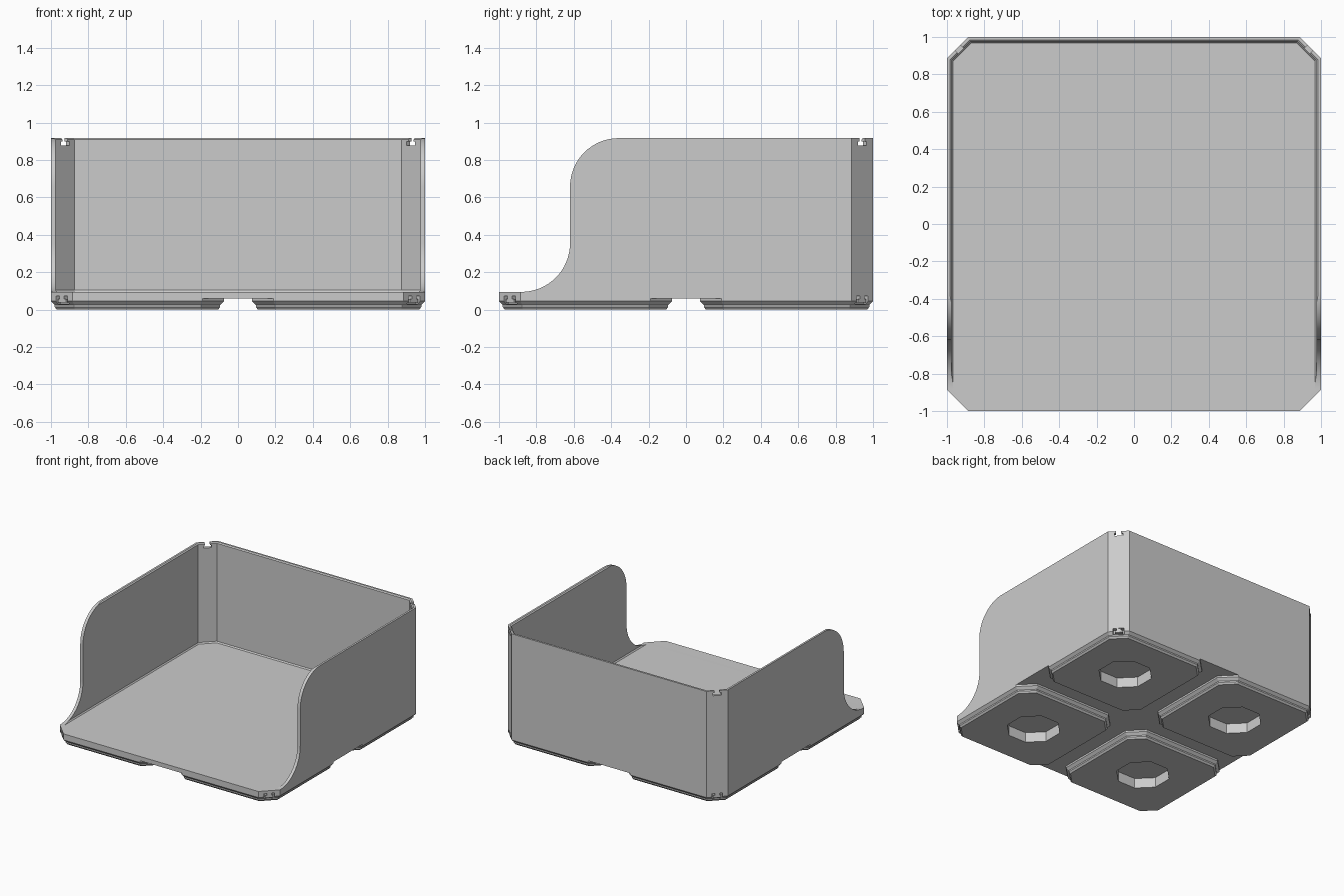
import bpy, bmesh, math
from mathutils import Matrix, Vector

old = bpy.data.objects.get("Cube")
if old:
    bpy.data.objects.remove(old, do_unlink=True)

grey = bpy.data.materials.new("light_grey_plastic")
grey.use_nodes = True
grey.diffuse_color = (0.6, 0.6, 0.6, 1)
grey.node_tree.nodes["Principled BSDF"].inputs["Base Color"].default_value = (0.6, 0.6, 0.6, 1)


def loft(name, loops):
    """Closed solid skinned through matching loops of points."""
    bm = bmesh.new()
    rings = [[bm.verts.new(p) for p in loop] for loop in loops]
    n = len(rings[0])
    for a, b in zip(rings, rings[1:]):
        for i in range(n):
            j = (i + 1) % n
            bm.faces.new((a[i], a[j], b[j], b[i]))
    bm.faces.new(rings[0])
    bm.faces.new(rings[-1])
    bmesh.ops.recalc_face_normals(bm, faces=bm.faces)
    mesh = bpy.data.meshes.new(name)
    bm.to_mesh(mesh)
    bm.free()
    mesh.materials.append(grey)
    obj = bpy.data.objects.new(name, mesh)
    bpy.context.collection.objects.link(obj)
    return obj


def octagon(half, corner, inset, z, cx=0, cy=0):
    """Square with cut corners, offset inwards by inset."""
    h = half - inset
    k = h - (corner - inset * (2 - math.sqrt(2)))
    pts = [(h, -k), (h, k), (k, h), (-k, h), (-h, k), (-h, -k), (-k, -h), (k, -h)]
    return [(cx + x, cy + y, z) for x, y in pts]


def corner_block(name, sx, sy, width, z0, z1, outer, inner):
    """Block set square to a corner face, from outer to inner distance."""
    out = Vector((sx, sy, 0)).normalized()
    side = Vector((-sy, sx, 0)).normalized() * width / 2
    ring = [out * outer - side, out * outer + side, out * inner + side, out * inner - side]
    return loft(name, [[p + Vector((0, 0, z)) for p in ring] for z in (z0, z1)])


def cut(target, cutter, keep=False):
    cutter.hide_render = True
    mod = target.modifiers.new("cut", "BOOLEAN")
    mod.operation = "DIFFERENCE"
    mod.solver = "EXACT"
    mod.object = cutter
    bpy.context.view_layer.objects.active = target
    bpy.ops.object.modifier_apply(modifier=mod.name)
    if not keep:
        bpy.data.objects.remove(cutter, do_unlink=True)


HEIGHT, FLOOR, UNDER, CORNER = 0.917, 0.095, 0.06, 0.115
FACE = (2 - CORNER) / math.sqrt(2)  # distance of corner faces from the centre
corners = [(sx, sy) for sx in (-1, 1) for sy in (-1, 1)]

# Bin body: hollowed tray with cut corners
body = loft("bin_body", [octagon(1, CORNER, 0, z) for z in (UNDER, HEIGHT)])
cavity = loft("cavity_cutter", [octagon(1, CORNER, d, z) for d, z in
                                ((0.033, FLOOR), (0.025, FLOOR + 0.01),
                                 (0.025, HEIGHT - 0.008), (0.016, HEIGHT), (0.016, 1.1))])
cut(body, cavity)

# Open front with S-curved side walls
R = 0.26
profile = [(-1.2, FLOOR)]
for i in range(17):
    a = math.radians(-90 + 90 * i / 16)
    profile.append((-0.88 + R * math.cos(a), FLOOR + R + R * math.sin(a)))
for i in range(17):
    a = math.radians(180 - 90 * i / 16)
    profile.append((-0.36 + R * math.cos(a), HEIGHT - R + R * math.sin(a)))
profile += [(-0.36, 1.2), (-1.2, 1.2)]
cut(body, loft("front_cutter", [[(x, y, z) for y, z in profile] for x in (-1.2, 1.2)]))

# Keyhole slots in the top of the back corners
for sx in (-1, 1):
    cut(body, corner_block("slot_neck", sx, 1, 0.04, 0.89, 1.0, 1.5, 1.2))
    cut(body, corner_block("slot_head", sx, 1, 0.064, 0.877, 0.9, 1.5, 1.2))

# Four stepped feet with octagonal sockets
feet = {}
LOW, HIGH = 0.075, 1.0
MID, HALF = (HIGH + LOW) / 2, (HIGH - LOW) / 2
for sx, sy in corners:
    cx, cy = sx * MID, sy * MID
    name = ("front" if sy < 0 else "back") + ("_left" if sx > 0 else "_right")
    foot = loft(name + "_foot", [octagon(HALF, CORNER, d, z, cx, cy) for d, z in
                                 ((0.032, 0), (0.02, 0.014), (0.02, 0.025),
                                  (0, 0.045), (0, UNDER))])
    socket = loft("socket_cutter", [octagon(0.19, 0.11, 0, z, cx, cy) for z in (-0.1, 0.082)])
    cut(foot, socket, keep=True)
    cut(body, socket)
    # Corner recess with a small lug inside
    recess = corner_block("recess_cutter", sx, sy, 0.085, 0.03, 0.072, 1.5, FACE - 0.035)
    cut(foot, recess, keep=True)
    cut(body, recess)
    corner_block(name + "_lug_stem", sx, sy, 0.034, 0.04, 0.072, FACE - 0.002, FACE - 0.036)
    corner_block(name + "_lug_head", sx, sy, 0.058, 0.038, 0.056, FACE - 0.002, FACE - 0.036)

# Smooth the curved wall ends, keep all other edges crisp
bpy.ops.object.select_all(action="DESELECT")
body.select_set(True)
bpy.context.view_layer.objects.active = body
bpy.ops.object.shade_smooth_by_angle(angle=math.radians(20))
